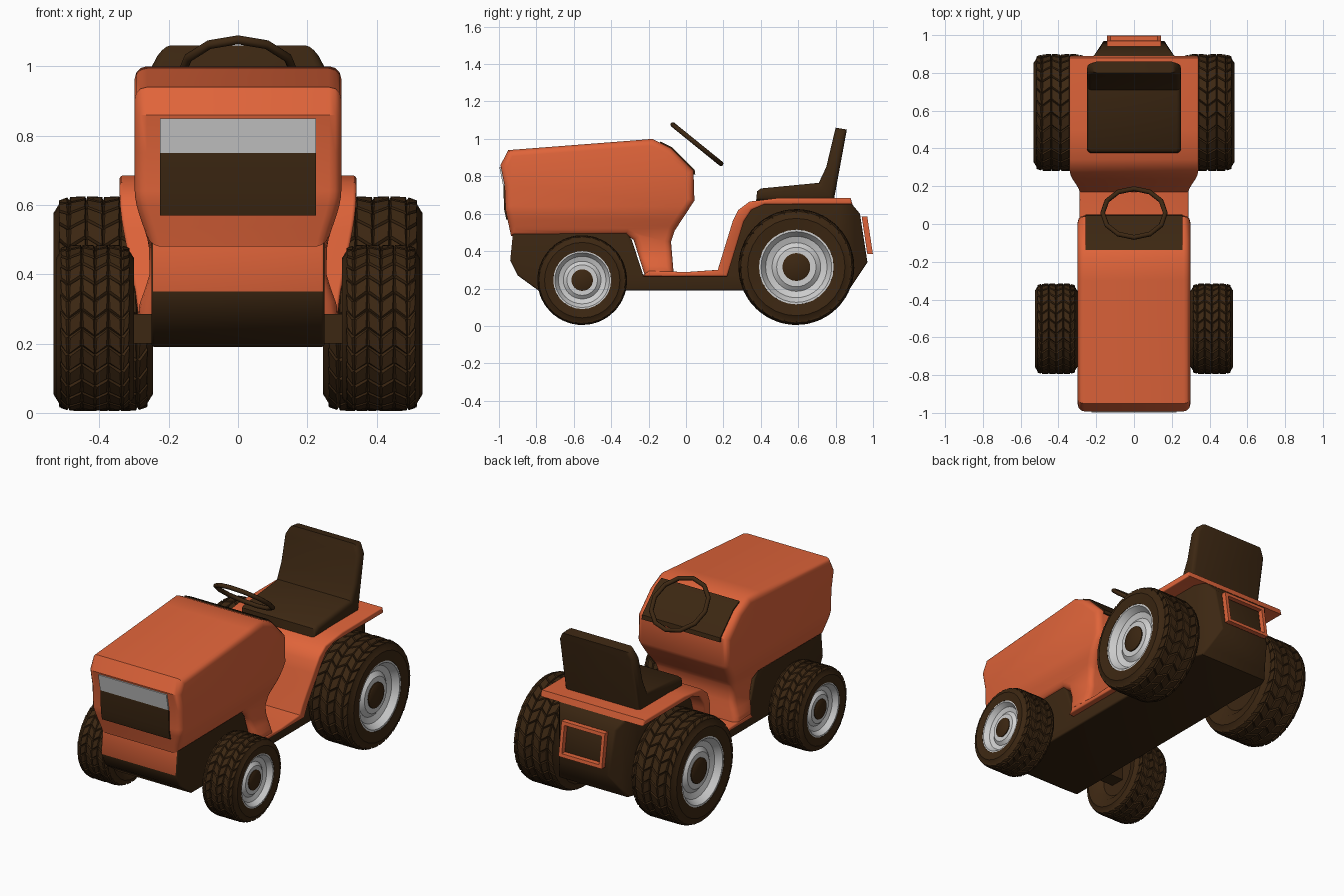
import bpy, bmesh
from math import sin, cos, pi, radians
from mathutils import Vector

if "Cube" in bpy.data.objects:
    bpy.data.objects.remove(bpy.data.objects["Cube"], do_unlink=True)


def material(name, rgb):
    m = bpy.data.materials.new(name)
    m.use_nodes = True
    m.diffuse_color = (*rgb, 1)
    m.node_tree.nodes["Principled BSDF"].inputs["Base Color"].default_value = (*rgb, 1)
    return m


ORANGE = material("orange paint", (0.74, 0.127, 0.042))
DARK = material("dark brown", (0.045, 0.02, 0.006))
GREY = material("light grey", (0.62, 0.62, 0.62))


def finish(name, bm, *mats):
    """Turn a bmesh into a smooth-by-angle object."""
    mesh = bpy.data.meshes.new(name)
    bm.to_mesh(mesh)
    bm.free()
    for m in mats:
        mesh.materials.append(m)
    ob = bpy.data.objects.new(name, mesh)
    bpy.context.collection.objects.link(ob)
    bpy.ops.object.select_all(action='DESELECT')
    ob.select_set(True)
    bpy.context.view_layer.objects.active = ob
    bpy.ops.object.shade_smooth_by_angle(angle=radians(35))
    return ob


def ease(a, b, t):
    t = min(max((t - a) / (b - a), 0), 1)
    return t * t * (3 - 2 * t)


def prism(name, pts, half, mats, cx=0, bevel=0, cuts_z=(), cuts_y=(), width=None, rule=None):
    """Extrude a side profile (y, z) across x, round its rims, then vary its width."""
    bm = bmesh.new()
    caps = [[bm.verts.new((x, y, z)) for y, z in pts] for x in (-half, half)]
    rims = [e for c in caps for e in bm.faces.new(c).edges]
    n = len(pts)
    for i in range(n):
        j = (i + 1) % n
        bm.faces.new((caps[0][i], caps[0][j], caps[1][j], caps[1][i]))
    bmesh.ops.recalc_face_normals(bm, faces=bm.faces[:])
    if bevel:
        bmesh.ops.bevel(bm, geom=rims, offset=bevel, offset_type='OFFSET', segments=3,
                        profile=0.5, affect='EDGES', clamp_overlap=True)
    planes = [((0, 0, z), (0, 0, 1)) for z in cuts_z] + [((0, y, 0), (0, 1, 0)) for y in cuts_y]
    for co, no in planes:
        bmesh.ops.bisect_plane(bm, geom=bm.verts[:] + bm.edges[:] + bm.faces[:],
                               plane_co=co, plane_no=no)
    for v in bm.verts:
        if width:
            v.co.x *= width(v.co.y, v.co.z)
        v.co.x += cx
    bm.normal_update()
    if rule:
        for f in bm.faces:
            f.material_index = rule(f)
    return finish(name, bm, *mats)


def lathe(name, profile, side, x0, x1, y, z, r, mat, segs=28, tread=None):
    """Spin (radius, across) fractions about a sideways axle; tread bands become raised lugs."""
    bm = bmesh.new()
    rings = []
    for i, (rr, t) in enumerate(profile):
        twist = 0.5 if tread and tread[0] <= i <= tread[1] and i % 2 else 0
        angles = [2 * pi * (j + twist) / segs for j in range(segs)]
        rings.append([bm.verts.new((side * (x0 + t * (x1 - x0)),
                                    y + rr * r * cos(a), z + rr * r * sin(a))) for a in angles])
    lugs = []
    for i in range(len(rings) - 1):
        for j in range(segs):
            k = (j + 1) % segs
            f = bm.faces.new((rings[i][j], rings[i][k], rings[i + 1][k], rings[i + 1][j]))
            if tread and tread[0] <= i < tread[1]:
                lugs.append(f)
    bm.faces.new(rings[0])
    bm.faces.new(rings[-1])
    bmesh.ops.recalc_face_normals(bm, faces=bm.faces[:])
    if lugs:
        bmesh.ops.inset_individual(bm, faces=lugs, thickness=0.006, depth=0.03 * r)
    return finish(name, bm, mat)


# Hood with the cowl narrowing into a pillar that flares at the floor
def hood_width(y, z):
    return 1 - 0.15 * (1 - ease(0.45, 0.64, z)) + 0.12 * (1 - ease(0.28, 0.42, z))


prism("hood", [(-0.992, 0.86), (-0.95, 0.94), (-0.3, 0.99), (-0.18, 1.0), (-0.08, 0.95),
               (0.04, 0.83), (0.045, 0.67), (-0.06, 0.51), (-0.08, 0.45), (-0.065, 0.27),
               (-0.22, 0.27), (-0.28, 0.46), (-0.32, 0.485), (-0.935, 0.48),
               (-0.965, 0.62), (-0.97, 0.75)],
      0.298, [ORANGE], bevel=0.035, cuts_z=(0.32, 0.36, 0.4, 0.5, 0.535, 0.57, 0.6, 0.64),
      width=hood_width)

# Chassis: dark tub with an orange front panel and a tapered tail
prism("chassis", [(-0.925, 0.5), (-0.94, 0.35), (-0.9, 0.27), (-0.79, 0.19), (0.87, 0.19),
                  (0.97, 0.34), (0.93, 0.6), (0.88, 0.66), (0.36, 0.66), (0.28, 0.58),
                  (0.21, 0.28), (-0.23, 0.275), (-0.29, 0.46), (-0.32, 0.5)],
      0.25, [DARK, ORANGE], bevel=0.01, cuts_y=(0.82, 0.9),
      width=lambda y, z: 1 - 0.35 * ease(0.82, 0.98, y),
      rule=lambda f: int(f.normal.y < -0.9 and f.calc_center_median().z > 0.35))

# Floor, seat platform and fenders in one bent sheet
prism("floor_and_fenders", [(-0.23, 0.265), (-0.2, 0.295), (0.0, 0.288), (0.17, 0.3),
                            (0.25, 0.56), (0.28, 0.62), (0.34, 0.665), (0.5, 0.685),
                            (0.88, 0.685), (0.89, 0.65), (0.42, 0.65), (0.35, 0.62),
                            (0.31, 0.56), (0.22, 0.265)],
      0.342, [ORANGE], bevel=0.01, cuts_z=(0.35, 0.42, 0.49, 0.53, 0.59),
      width=lambda y, z: 0.84 + 0.16 * ease(0.25, 0.64, z))

# Grille and headlight band
prism("headlight_band", [(-0.998, 0.85), (-0.978, 0.75), (-0.96, 0.75), (-0.98, 0.85)],
      0.225, [GREY])
prism("grille", [(-0.977, 0.75), (-0.972, 0.62), (-0.961, 0.57), (-0.945, 0.57),
                 (-0.958, 0.62), (-0.962, 0.75)], 0.225, [DARK])

# Dashboard panel on the sloped back of the hood
prism("dashboard", [(-0.14, 0.97), (-0.137, 0.986), (-0.077, 0.957), (0.046, 0.835),
                    (0.05, 0.81), (0.035, 0.81), (0.03, 0.825), (-0.085, 0.94)], 0.258, [DARK])

# Steering wheel
bpy.ops.mesh.primitive_torus_add(major_segments=12, minor_segments=8, major_radius=0.166,
                                 minor_radius=0.013, location=(0, 0.058, 0.972),
                                 rotation=(radians(-39), 0, 0))
ring = bpy.context.object
ring.name = "steering_wheel"
ring.data.materials.append(DARK)
bpy.ops.object.shade_smooth_by_angle(angle=radians(50))

# Seat
prism("seat", [(0.375, 0.67), (0.38, 0.72), (0.4, 0.735), (0.71, 0.765), (0.75, 0.85),
               (0.8, 1.06), (0.86, 1.05), (0.79, 0.67)],
      0.25, [DARK], bevel=0.025, cuts_z=(1.0, 1.03),
      width=lambda y, z: 1 - 0.14 * ease(0.99, 1.07, z))


# Rear hitch frame: two uprights and two crossbars on a common slant
def slant(z0, z1):
    lean = lambda z: 0.97 + (0.58 - z) * 0.15
    return [(lean(z0) - 0.03, z0), (lean(z0), z0), (lean(z1), z1), (lean(z1) - 0.03, z1)]


for side, label in ((1, "left"), (-1, "right")):
    prism(f"hitch_upright_{label}", slant(0.385, 0.585), 0.01, [ORANGE], cx=0.133 * side)
prism("hitch_top_bar", slant(0.565, 0.585), 0.143, [ORANGE])
prism("hitch_bottom_bar", slant(0.385, 0.405), 0.143, [ORANGE])

# Wheels: tyre, dished rim and hub cap, mirrored on both sides
TYRE = [(0.3, 0.2), (0.5, 0.2), (0.64, 0.05), (0.84, 0), (0.93, 0.06), (0.97, 0.16),
        (0.97, 0.33), (0.97, 0.5), (0.97, 0.67), (0.97, 0.84), (0.93, 0.94), (0.84, 1),
        (0.645, 0.97), (0.62, 0.7), (0.3, 0.7)]
RIM = [(0.6, 0.68), (0.65, 0.72), (0.65, 0.965), (0.61, 0.965), (0.53, 0.84),
       (0.42, 0.8), (0.34, 0.87), (0.2, 0.87)]
HUB = [(0.24, 0.75), (0.24, 0.89), (0.21, 0.91)]
for place, x0, x1, y, r in (("front", 0.3, 0.525, -0.555, 0.24), ("rear", 0.245, 0.533, 0.59, 0.31)):
    z = r + 0.005
    for side, label in ((1, "left"), (-1, "right")):
        tag = f"{place}_{label}"
        lathe(f"{tag}_tyre", TYRE, side, x0, x1, y, z, r, DARK, tread=(4, 10))
        lathe(f"{tag}_rim", RIM, side, x0, x1, y, z, r, GREY, segs=32)
        lathe(f"{tag}_hub", HUB, side, x0, x1, y, z, r, DARK, segs=24)
    prism(f"{place}_axle", [(y - 0.045, z - 0.045), (y + 0.045, z - 0.045),
                            (y + 0.045, z + 0.04), (y - 0.045, z + 0.04)], x0 + 0.08, [DARK])
